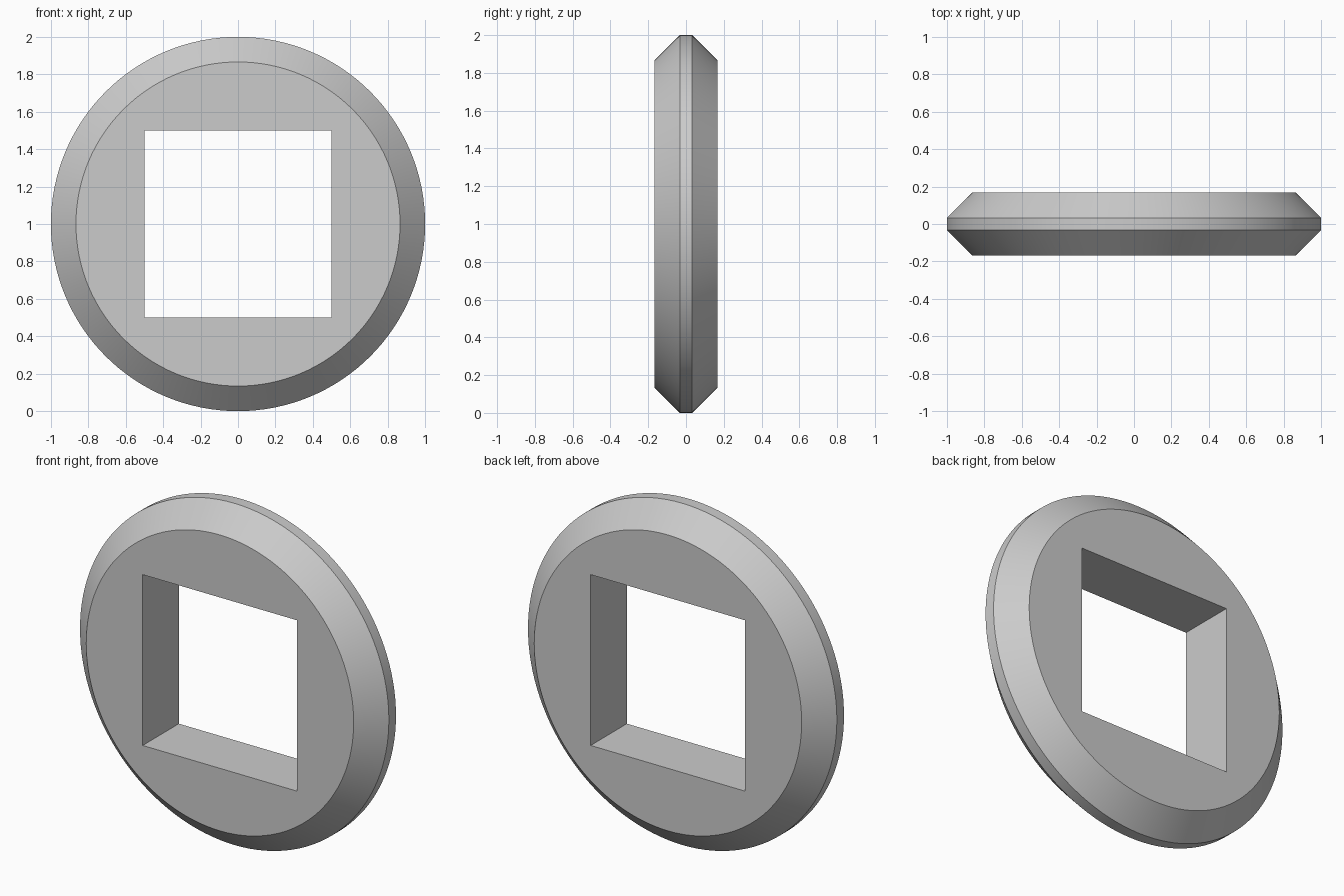
import bpy, bmesh, math

cube = bpy.data.objects.get("Cube")
if cube:
    bpy.data.objects.remove(cube, do_unlink=True)

SEGMENTS = 128
HALF_HOLE = 0.5
HALF_DEPTH = 0.167
HALF_RIM = 0.033
FACE_RADIUS = 0.866


def material(name, rgb):
    mat = bpy.data.materials.new(name)
    mat.use_nodes = True
    mat.diffuse_color = (*rgb, 1)
    mat.node_tree.nodes["Principled BSDF"].inputs["Base Color"].default_value = (*rgb, 1)
    return mat


def ring(bm, y, radius=None):
    """A circle, or the square hole outline when no radius is given."""
    verts = []
    for i in range(SEGMENTS):
        a = math.tau * i / SEGMENTS
        c, s = math.cos(a), math.sin(a)
        r = radius or HALF_HOLE / max(abs(c), abs(s))
        verts.append(bm.verts.new((r * c, y, 1 + r * s)))
    return verts


# Chamfered disc with a square hole, as a closed band of rings
bm = bmesh.new()
rings = [
    ring(bm, -HALF_DEPTH),
    ring(bm, -HALF_DEPTH, FACE_RADIUS),
    ring(bm, -HALF_RIM, 1),
    ring(bm, HALF_RIM, 1),
    ring(bm, HALF_DEPTH, FACE_RADIUS),
    ring(bm, HALF_DEPTH),
]
for a, b in zip(rings, rings[1:] + rings[:1]):
    for i in range(SEGMENTS):
        j = (i + 1) % SEGMENTS
        bm.faces.new((a[i], a[j], b[j], b[i]))
bmesh.ops.recalc_face_normals(bm, faces=bm.faces)

mesh = bpy.data.meshes.new("chamfered_disc")
bm.to_mesh(mesh)
bm.free()
mesh.materials.append(material("light_grey", (0.6, 0.6, 0.6)))
disc = bpy.data.objects.new("chamfered_disc", mesh)
bpy.context.collection.objects.link(disc)

# Smooth curved bands, crisp edges
bpy.ops.object.select_all(action="DESELECT")
disc.select_set(True)
bpy.context.view_layer.objects.active = disc
bpy.ops.object.shade_smooth_by_angle(angle=math.radians(30))
